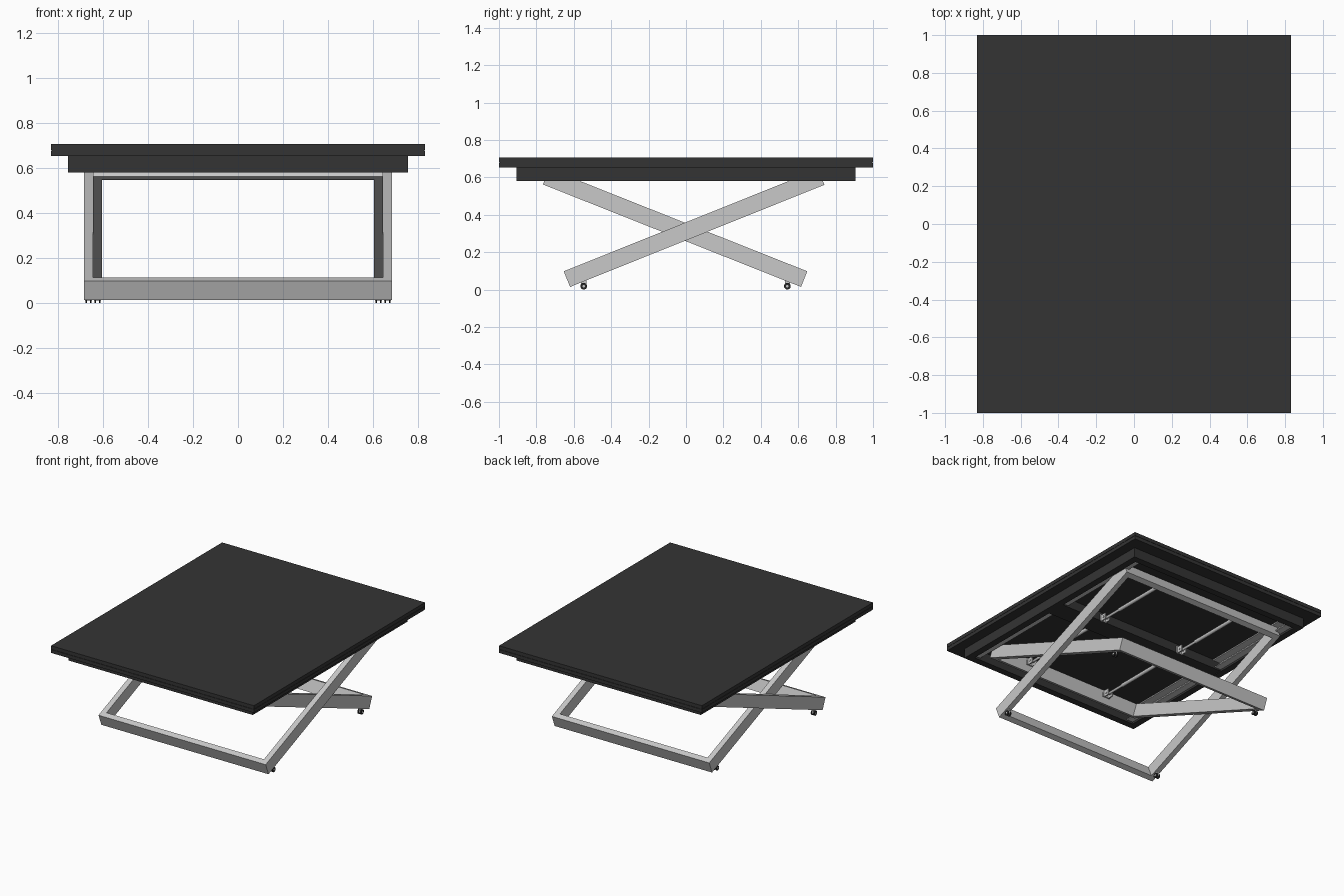
import bpy, bmesh, math
from mathutils import Vector, Matrix

cube = bpy.data.objects.get("Cube")
if cube:
    bpy.data.objects.remove(cube, do_unlink=True)


def material(name, v):
    m = bpy.data.materials.new(name)
    m.use_nodes = True
    m.diffuse_color = (v, v, v, 1)
    m.node_tree.nodes["Principled BSDF"].inputs["Base Color"].default_value = (v, v, v, 1)
    return m


DARK = material("charcoal wood", 0.034)
METAL = material("light grey metal", 0.58)
RUBBER = material("black rubber", 0.02)


def finish(bm, name, mat):
    bmesh.ops.recalc_face_normals(bm, faces=bm.faces)
    me = bpy.data.meshes.new(name)
    bm.to_mesh(me)
    bm.free()
    me.materials.append(mat)
    ob = bpy.data.objects.new(name, me)
    bpy.context.collection.objects.link(ob)
    return ob


def box(name, lo, hi, mat):
    lo, hi = Vector(lo), Vector(hi)
    bm = bmesh.new()
    bmesh.ops.create_cube(bm, size=1, matrix=Matrix.Translation((lo + hi) / 2) @ Matrix.Diagonal((*(hi - lo), 1)))
    return finish(bm, name, mat)


def cylinder(name, a, b, r, mat, sides=16):
    a, b = Vector(a), Vector(b)
    d = b - a
    bm = bmesh.new()
    rot = d.to_track_quat('Z', 'Y').to_matrix().to_4x4()
    bmesh.ops.create_cone(bm, cap_ends=True, segments=sides, radius1=r, radius2=r,
                          depth=d.length, matrix=Matrix.Translation((a + b) / 2) @ rot)
    for f in bm.faces:
        f.smooth = len(f.verts) == 4
    for e in bm.edges:
        e.smooth = all(f.smooth for f in e.link_faces)
    return finish(bm, name, mat)


def ring(name, hx, hy, bar, depth, mat):
    """Mitred rectangular frame lying flat, centred on its own origin."""
    bm = bmesh.new()
    corners = [(-1, -1), (1, -1), (1, 1), (-1, 1)]
    loops = [[bm.verts.new((sx * (hx - t), sy * (hy - t), z)) for sx, sy in corners]
             for t, z in ((0, -depth / 2), (0, depth / 2), (bar, depth / 2), (bar, -depth / 2))]
    for k in range(4):
        a, b = loops[k], loops[(k + 1) % 4]
        for i in range(4):
            j = (i + 1) % 4
            bm.faces.new((a[i], a[j], b[j], b[i]))
    return finish(bm, name, mat)


# Table top: two leaves with a fine seam, above a hollow skirt
box("upper_leaf", (-0.83, -1, 0.679), (0.83, 1, 0.705), DARK)
box("lower_leaf", (-0.83, -1, 0.652), (0.83, 1, 0.677), DARK)
box("leaf_core", (-0.825, -0.995, 0.67), (0.825, 0.995, 0.685), DARK)
skirt = ring("skirt", 0.755, 0.905, 0.05, 0.074, DARK)
skirt.location = (0, 0, 0.617)
box("centre_crossbar", (-0.706, -0.07, 0.585), (0.706, 0.08, 0.653), DARK)

# Crossed leg frames: half width, lower corner and upper corner of the underside (y, z)
BAR, DEPTH = 0.04, 0.09
for name, hx, low, high in (("outer_leg_frame", 0.684, (-0.62, 0.014), (0.74, 0.56)),
                            ("inner_leg_frame", 0.644, (0.615, 0.014), (-0.765, 0.562))):
    dy, dz = high[0] - low[0], high[1] - low[1]
    length, side = math.hypot(dy, dz), math.copysign(1, dy)
    tilt = math.atan2(dz, abs(dy))
    ob = ring(name, hx, length / 2, BAR, DEPTH, METAL)
    mid_y = (low[0] + high[0]) / 2 - side * math.sin(tilt) * DEPTH / 2
    mid_z = (low[1] + high[1]) / 2 + math.cos(tilt) * DEPTH / 2
    ob.location = (0, mid_y, mid_z)
    ob.rotation_euler = (side * tilt, 0, 0)

    # Casters under the foot of each frame
    cy = low[0] + side * 0.073
    for s, label in ((1, "left"), (-1, "right")):
        cx = s * (hx - 0.02)
        box(f"{name}_{label}_caster_mount", (cx - 0.005, cy - 0.014, 0.014),
            (cx + 0.005, cy + 0.014, 0.055), METAL)
        for k in (-1, 1):
            cylinder(f"{name}_{label}_caster_wheel", (cx + k * 0.006, cy, 0.018),
                     (cx + k * 0.014, cy, 0.018), 0.018, RUBBER)
        cylinder(f"{name}_{label}_caster_axle", (cx - 0.016, cy, 0.018),
                 (cx + 0.016, cy, 0.018), 0.007, METAL, 12)

# Slide rails: C-shaped channels inside the skirt, one per half and side
for s, side in ((1, "left"), (-1, "right")):
    for y0, y1, end in ((0.08, 0.855, "back"), (-0.855, -0.07, "front")):
        for part, xa, xb, za, zb in (("web", 0.696, 0.705, 0.595, 0.652),
                                     ("lower_flange", 0.655, 0.705, 0.595, 0.602),
                                     ("upper_flange", 0.64, 0.705, 0.644, 0.652)):
            xs = sorted((s * xa, s * xb))
            box(f"{end}_{side}_rail_{part}", (xs[0], y0, za), (xs[1], y1, zb), METAL)

# Gas struts with forked brackets, two per half
for x, side in ((0.34, "left"), (-0.34, "right")):
    for y0, y1, end in ((0.10, 0.70, "back"), (-0.68, -0.06, "front")):
        cylinder(f"{end}_{side}_strut_rod", (x, y0, 0.605), (x, y1, 0.605), 0.009, METAL)
        cylinder(f"{end}_{side}_strut_body", (x, y0 + 0.15, 0.605), (x, y1, 0.605), 0.013, METAL)
        for k in (-1, 1):
            box(f"{end}_{side}_bracket_cheek", (x + k * 0.018 - 0.004, y0 - 0.022, 0.583),
                (x + k * 0.018 + 0.004, y0 + 0.025, 0.63), METAL)
        box(f"{end}_{side}_bracket_plate", (x - 0.03, y0 - 0.025, 0.585),
            (x + 0.03, y0 - 0.017, 0.635), METAL)
        cylinder(f"{end}_{side}_bracket_pin", (x - 0.026, y0 + 0.005, 0.605),
                 (x + 0.026, y0 + 0.005, 0.605), 0.007, METAL, 12)
